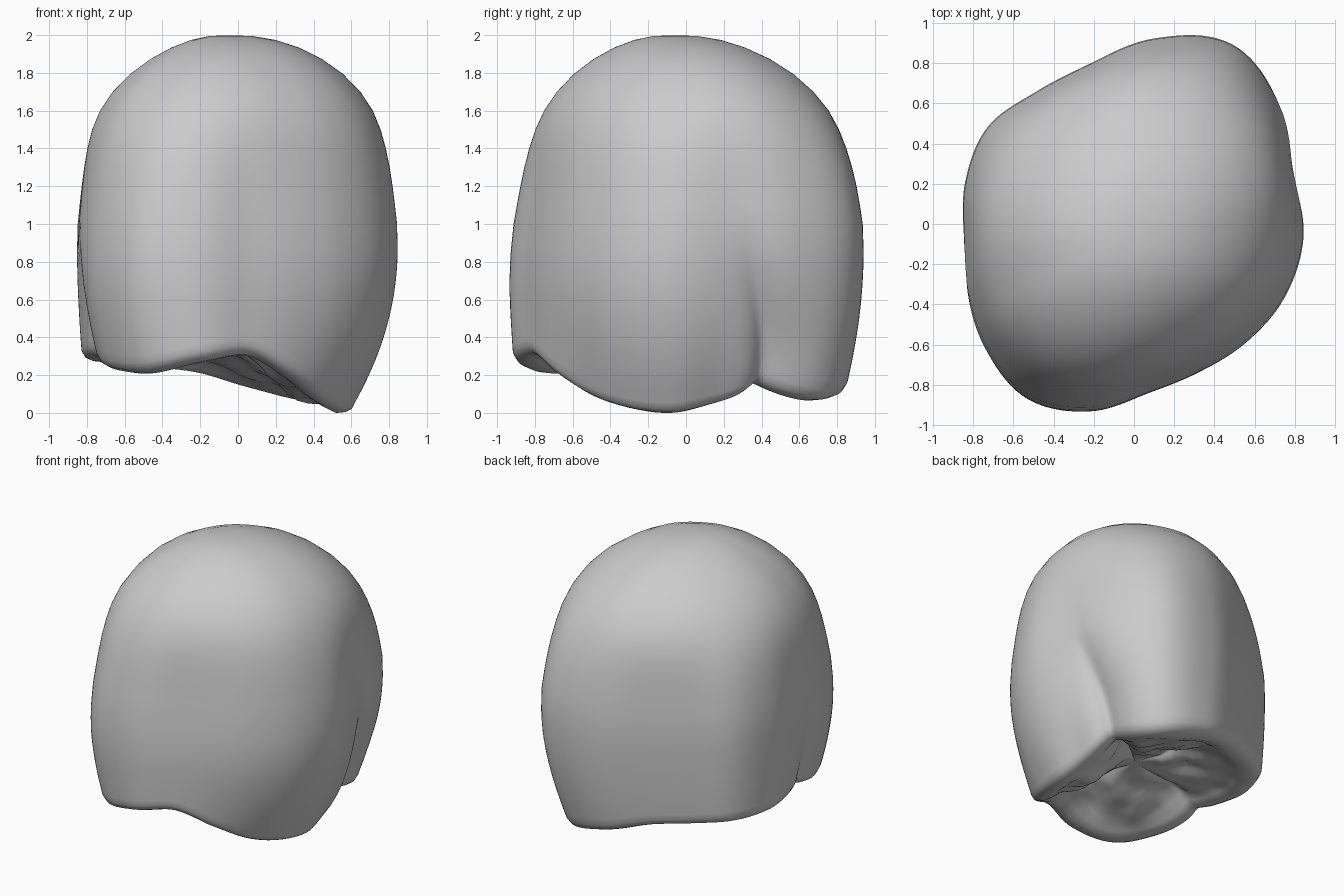
import bpy, bmesh, math
from mathutils import noise, Vector

cube = bpy.data.objects.get("Cube")
if cube:
    bpy.data.objects.remove(cube, do_unlink=True)

SEGMENTS = 180
CX = CY = -0.07
BELT = 0.86
LIP = .055

# Values around the crown, every 20 degrees counter-clockwise from +x
RADIUS = [.915, .93, 1.04, 1.115, 1.01, .88, .84, .86, .82,
          .78, .815, .875, .93, .88, .79, .78, .82, .875]
RIM = [.0, .04, .07, .06, .13, .21, .24, .26, .27,
       .28, .25, .22, .21, .265, .30, .19, .08, .02]
TAPER = [.38, .38, .3, .22, .15, .12, .1, .08, .08,
         .15, .28, .28, .2, .08, .1, .2, .32, .38]
# Dome above the belt: height, share of the full radius
DOME = [(2.005, .13), (1.99, .25), (1.95, .37), (1.89, .52), (1.81, .66), (1.7, .78),
        (1.6, .86), (1.5, .9), (1.4, .93), (1.3, .955), (1.2, .97), (1.1, .985), (1.0, .995)]
# Chewing surface: share of the rim radius, blend from rim to basin
BITE = [(.975, -.035), (.93, -.05), (.87, -.055), (.8, -.035), (.72, .04), (.64, .13), (.56, .24),
        (.48, .37), (.4, .52), (.32, .67), (.24, .81), (.16, .93), (.08, 1)]
BASIN = .36


def around(table, angle):
    """Smooth periodic interpolation of a table at an angle."""
    n = len(table)
    f = angle / math.tau * n
    i = math.floor(f)
    t = f - i
    a, b, c, d = (table[(i + k) % n] for k in (-1, 0, 1, 2))
    return b + .5 * t * (c - a + t * (2 * a - 5 * b + 4 * c - d + t * (3 * (b - c) + d - a)))


def ease(value, start, end):
    t = min(1, max(0, (value - start) / (end - start)))
    return t * t * (3 - 2 * t)


def notch(angle, degrees, width):
    """Soft V shape that peaks at one direction."""
    d = (angle - math.radians(degrees) + math.pi) % math.tau - math.pi
    return math.exp(-math.sqrt(d * d + .0006) / width)


def groove(angle, z):
    """Side grooves; the right-hand one drifts backwards as it descends."""
    return notch(angle, 24 + 14 * ease(z, 1.1, .15), .13) + .4 * notch(angle, 192, .14)


def fissure(angle):
    return groove(angle, 0) + .5 * notch(angle, 105, .12) + .5 * notch(angle, 280, .12)


def side_radius(angle, z):
    """Outer radius, rounder in the dome, tapered below the belt, split by grooves."""
    drop = max(0, BELT - z)
    mean = (around(RADIUS, angle - .35) + around(RADIUS, angle + .35)) / 2
    full = around(RADIUS, angle)
    full += (mean - full) * ease(z, 1.1, 1.8)
    # The front face leans back above its lower third
    lean = .04 * max(0, -math.sin(angle)) * ease(z, .6, 1.3)
    full *= 1 - lean - around(TAPER, angle) * drop ** 2
    return full - .17 * ease(z, 1.1, .3) * groove(angle, z)


def place(angle, radius, z):
    return (CX + radius * math.cos(angle), CY + radius * math.sin(angle), z)


def rim_height(angle):
    return around(RIM, angle) + .11 * groove(angle, 0)


angles = [math.tau * i / SEGMENTS for i in range(SEGMENTS)]
rows = []

# Dome, a little fuller towards +x
for z, share in DOME:
    rows.append([place(a, side_radius(a, z) * share ** (1 - .12 * math.cos(a)), z) for a in angles])

# Side walls down to the rounded rim
STEPS = 14
for k in range(STEPS + 1):
    row = []
    for a in angles:
        low = rim_height(a) + LIP
        z = BELT + (low - BELT) * k / STEPS
        row.append(place(a, side_radius(a, z), z))
    rows.append(row)

# Chewing surface with fissures and fine wrinkles, cusps broader towards +x
for share, blend in BITE:
    row = []
    for a in angles:
        low = rim_height(a) + LIP
        x, y, z = place(a, side_radius(a, low) * share, low)
        z += (BASIN - low) * blend ** (1 + .5 * max(0, math.cos(a))) if blend > 0 else blend
        inner = math.sin(math.pi * min(1, max(0, (.85 - share) / .8)))
        wrinkle = noise.noise(Vector((x * 6, y * 6, 1.7)))
        z += inner * (.10 * fissure(a) + .06 * wrinkle)
        row.append((x, y, z))
    rows.append(row)

# Skin the rows and close both poles
bm = bmesh.new()
rings = [[bm.verts.new(p) for p in row] for row in rows]
for upper, lower in zip(rings, rings[1:]):
    for i in range(SEGMENTS):
        j = (i + 1) % SEGMENTS
        bm.faces.new((upper[i], lower[i], lower[j], upper[j]))
for ring, z in ((rings[0], 2.015), (rings[-1], BASIN)):
    pole = bm.verts.new((CX, CY, z))
    for i in range(SEGMENTS):
        bm.faces.new((ring[i], ring[(i + 1) % SEGMENTS], pole))
bmesh.ops.recalc_face_normals(bm, faces=bm.faces)

# Soften the dome without touching the grooves
upper_verts = [v for v in bm.verts if v.co.z > 1.0]
for _ in range(6):
    bmesh.ops.smooth_vert(bm, verts=upper_verts, factor=.5,
                          use_axis_x=True, use_axis_y=True, use_axis_z=True)

# Rest on the ground
low = min(v.co.z for v in bm.verts)
bmesh.ops.translate(bm, verts=bm.verts, vec=(0, 0, -low))

mesh = bpy.data.meshes.new("molar_crown")
bm.to_mesh(mesh)
bm.free()
crown = bpy.data.objects.new("molar_crown", mesh)
bpy.context.collection.objects.link(crown)

grey = bpy.data.materials.new("plain_grey")
grey.use_nodes = True
colour = (.6, .6, .6, 1)
grey.diffuse_color = colour
grey.node_tree.nodes["Principled BSDF"].inputs["Base Color"].default_value = colour
mesh.materials.append(grey)

bpy.context.view_layer.objects.active = crown
crown.select_set(True)
bpy.ops.object.shade_smooth()
